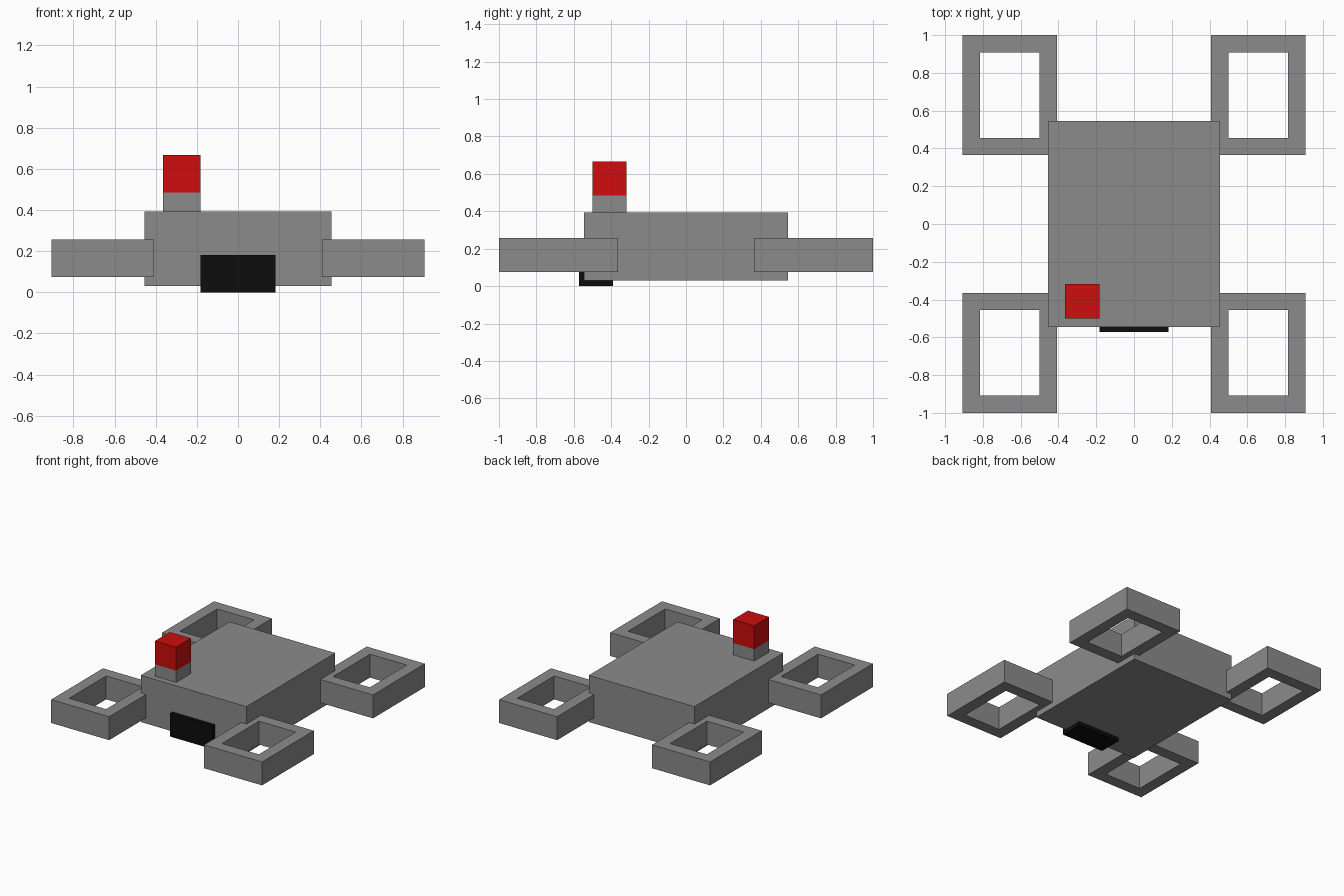
import bpy
import bmesh

cube = bpy.data.objects.get("Cube")
if cube:
    bpy.data.objects.remove(cube, do_unlink=True)


def make_material(name, rgb):
    mat = bpy.data.materials.new(name)
    mat.use_nodes = True
    mat.diffuse_color = (*rgb, 1)
    bsdf = next(n for n in mat.node_tree.nodes if n.type == 'BSDF_PRINCIPLED')
    bsdf.inputs["Base Color"].default_value = (*rgb, 1)
    return mat


GREY = make_material("grey", (0.258, 0.258, 0.258))
RED = make_material("red", (0.61, 0.004, 0.004))
BLACK = make_material("black", (0.004, 0.004, 0.004))


def add_object(name, bm, mat):
    bmesh.ops.recalc_face_normals(bm, faces=bm.faces)
    mesh = bpy.data.meshes.new(name)
    bm.to_mesh(mesh)
    bm.free()
    mesh.materials.append(mat)
    obj = bpy.data.objects.new(name, mesh)
    bpy.context.collection.objects.link(obj)
    return obj


def box(name, xs, ys, zs, mat):
    """Box spanning the given x, y and z ranges."""
    bm = bmesh.new()
    bmesh.ops.create_cube(bm, size=1)
    for v in bm.verts:
        v.co = [lo + (c + 0.5) * (hi - lo) for c, (lo, hi) in zip(v.co, (xs, ys, zs))]
    return add_object(name, bm, mat)


def frame(name, centre, size, wall, mat):
    """Rectangular ring, open through z."""
    bm = bmesh.new()
    loops = []
    for inset, side in ((0, -1), (0, 1), (wall, 1), (wall, -1)):
        hx, hy = size[0] / 2 - inset, size[1] / 2 - inset
        loops.append([bm.verts.new((centre[0] + sx * hx, centre[1] + sy * hy,
                                    centre[2] + side * size[2] / 2))
                      for sx, sy in ((-1, -1), (1, -1), (1, 1), (-1, 1))])
    # Join outer wall, top rim, inner wall and bottom rim
    for k in range(4):
        a, b = loops[k], loops[(k + 1) % 4]
        for i in range(4):
            j = (i + 1) % 4
            bm.faces.new((a[i], a[j], b[j], b[i]))
    return add_object(name, bm, mat)


# Central body
box("body", (-0.4545, 0.4545), (-0.5455, 0.5455), (0.03, 0.393), GREY)

# Black sensor block, low on the front
box("front_sensor", (-0.182, 0.182), (-0.573, -0.391), (0, 0.182), BLACK)

# Beacon on its short post
beacon_x, beacon_y = (-0.364, -0.182), (-0.5, -0.318)
box("beacon_post", beacon_x, beacon_y, (0.303, 0.485), GREY)
box("beacon", beacon_x, beacon_y, (0.485, 0.667), RED)

# Four open rotor guards at the corners
for x_name, sx in (("left", 1), ("right", -1)):
    for y_name, sy in (("front", -1), ("back", 1)):
        frame(f"{y_name}_{x_name}_rotor_guard", (sx * 0.6575, sy * 0.682, 0.166),
              (0.4985, 0.636, 0.182), 0.0909, GREY)
